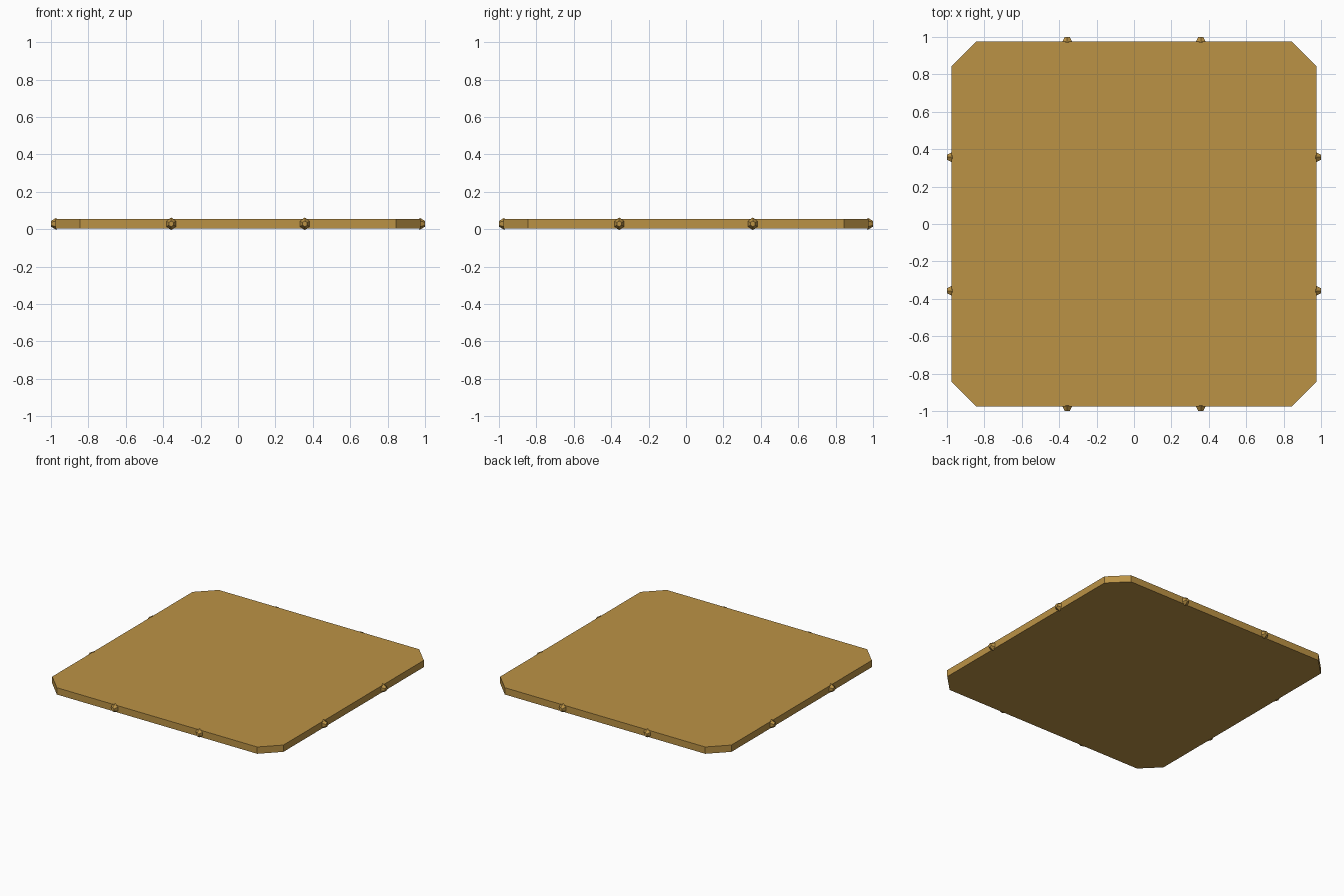
import bpy, bmesh
from math import pi
from mathutils import Matrix

if "Cube" in bpy.data.objects:
    bpy.data.objects.remove(bpy.data.objects["Cube"])

mat = bpy.data.materials.new("tan")
mat.diffuse_color = (0.50, 0.29, 0.06, 1)
mat.use_nodes = True
mat.node_tree.nodes["Principled BSDF"].inputs["Base Color"].default_value = mat.diffuse_color

HALF, CUT, TOP = 0.975, 0.845, 0.055   # plate half width, corner start, height
MID = 0.029


def finish(name, bm):
    bmesh.ops.recalc_face_normals(bm, faces=bm.faces)
    mesh = bpy.data.meshes.new(name)
    bm.to_mesh(mesh)
    bm.free()
    mesh.materials.append(mat)
    obj = bpy.data.objects.new(name, mesh)
    bpy.context.collection.objects.link(obj)


# Square plate with clipped corners
bm = bmesh.new()
outline = [(HALF, -CUT), (HALF, CUT), (CUT, HALF), (-CUT, HALF),
           (-HALF, CUT), (-HALF, -CUT), (-CUT, -HALF), (CUT, -HALF)]
face = bm.faces.new([bm.verts.new((x, y, 0.003)) for x, y in outline])
extruded = bmesh.ops.extrude_face_region(bm, geom=[face], use_keep_orig=True)
bmesh.ops.translate(bm, vec=(0, 0, TOP - 0.003),
                    verts=[v for v in extruded["geom"] if isinstance(v, bmesh.types.BMVert)])
finish("plate", bm)

# Tapered six-sided studs, two on each edge
for side in range(4):
    for i, offset in enumerate((-0.357, 0.357)):
        bm = bmesh.new()
        place = (Matrix.Rotation(side * pi / 2, 4, 'Z')
                 @ Matrix.Translation((0.985, offset, MID))
                 @ Matrix.Rotation(pi / 2, 4, 'Y')
                 @ Matrix.Rotation(pi / 6, 4, 'Z'))
        # Points of the hexagon lie along the plate edge
        bmesh.ops.create_cone(bm, cap_ends=True, segments=6, radius1=0.033,
                              radius2=0.015, depth=0.03, matrix=place)
        finish(f"edge_stud_{side + 1}_{i + 1}", bm)
